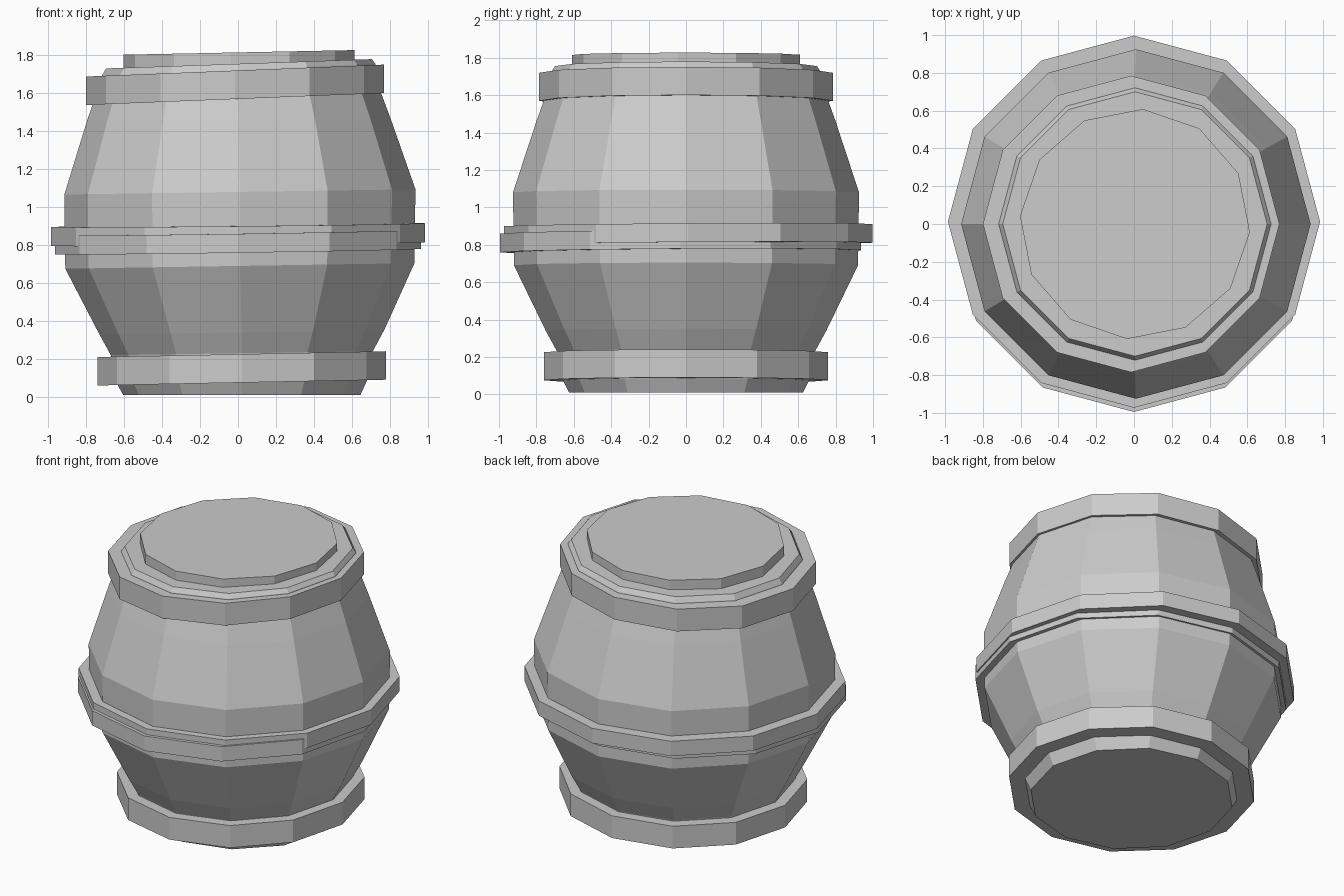
import bpy
import bmesh
import math

SIDES = 12

cube = bpy.data.objects.get("Cube")
if cube:
    bpy.data.objects.remove(cube, do_unlink=True)

grey = bpy.data.materials.new("plain_grey")
grey.use_nodes = True
grey.diffuse_color = (0.6, 0.6, 0.6, 1)
grey.node_tree.nodes["Principled BSDF"].inputs["Base Color"].default_value = (0.6, 0.6, 0.6, 1)


def add_loop(bm, radius, z, cx=0, cy=0, tilt_x=0, tilt_y=0, turn=0):
    """Add one twelve-sided loop, leaning along x and y by the tilt slopes."""
    loop = []
    for i in range(SIDES):
        a = math.tau * i / SIDES + math.radians(turn)
        x, y = cx + radius * math.cos(a), cy + radius * math.sin(a)
        loop.append(bm.verts.new((x, y, z + tilt_x * x + tilt_y * y)))
    return loop


def bridge(bm, lower, upper):
    for i in range(SIDES):
        j = (i + 1) % SIDES
        bm.faces.new((lower[i], lower[j], upper[j], upper[i]))


def finish(bm, name):
    bmesh.ops.recalc_face_normals(bm, faces=bm.faces)
    mesh = bpy.data.meshes.new(name)
    bm.to_mesh(mesh)
    bm.free()
    mesh.materials.append(grey)
    obj = bpy.data.objects.new(name, mesh)
    bpy.context.collection.objects.link(obj)
    return obj


def solid(name, rows, turn=0):
    """Capped lathe; rows hold radius, z, centre x and tilt."""
    bm = bmesh.new()
    loops = [add_loop(bm, r, z, cx=cx, tilt_x=t, turn=turn) for r, z, cx, t in rows]
    for lower, upper in zip(loops, loops[1:]):
        bridge(bm, lower, upper)
    bm.faces.new(loops[0][::-1])
    bm.faces.new(loops[-1])
    return finish(bm, name)


def hoop(name, outer, inner, bottom, top, **lean):
    """Square-section ring."""
    bm = bmesh.new()
    section = [(outer, bottom), (outer, top), (inner, top), (inner, bottom)]
    loops = [add_loop(bm, r, z, **lean) for r, z in section]
    for k in range(4):
        bridge(bm, loops[k], loops[(k + 1) % 4])
    return finish(bm, name)


# Bulging staved body with a stepped foot and a rim at the top
solid("barrel_body", [
    (0.625, 0.01, 0.02, 0),
    (0.66, 0.08, 0.02, 0.01),
    (0.69, 0.23, 0.02, 0.015),
    (0.75, 0.34, 0.02, 0.015),
    (0.92, 0.69, 0.01, 0.016),
    (0.925, 1.08, 0.01, 0.015),
    (0.80, 1.46, 0.005, 0.005),
    (0.75, 1.60, 0, 0.015),
    (0.72, 1.725, 0.005, 0.04),
    (0.70, 1.755, 0.005, 0.035),
])

# Raised disc on top
solid("barrel_lid", [(0.61, 1.74, 0.005, 0.02), (0.61, 1.815, 0.005, 0.02)], turn=-4)

# Leaning hoops around the body
hoop("top_hoop", 0.785, 0.68, 1.57, 1.72, cx=-0.015, tilt_x=0.04)
hoop("upper_middle_hoop", 0.985, 0.87, 0.805, 0.905, cy=0.012, tilt_x=0.01, tilt_y=0.006)
hoop("lower_middle_hoop", 0.965, 0.87, 0.765, 0.865, cy=-0.03, tilt_x=0.015, tilt_y=0.006)
hoop("bottom_hoop", 0.76, 0.62, 0.075, 0.225, cx=0.02, tilt_x=0.02)
